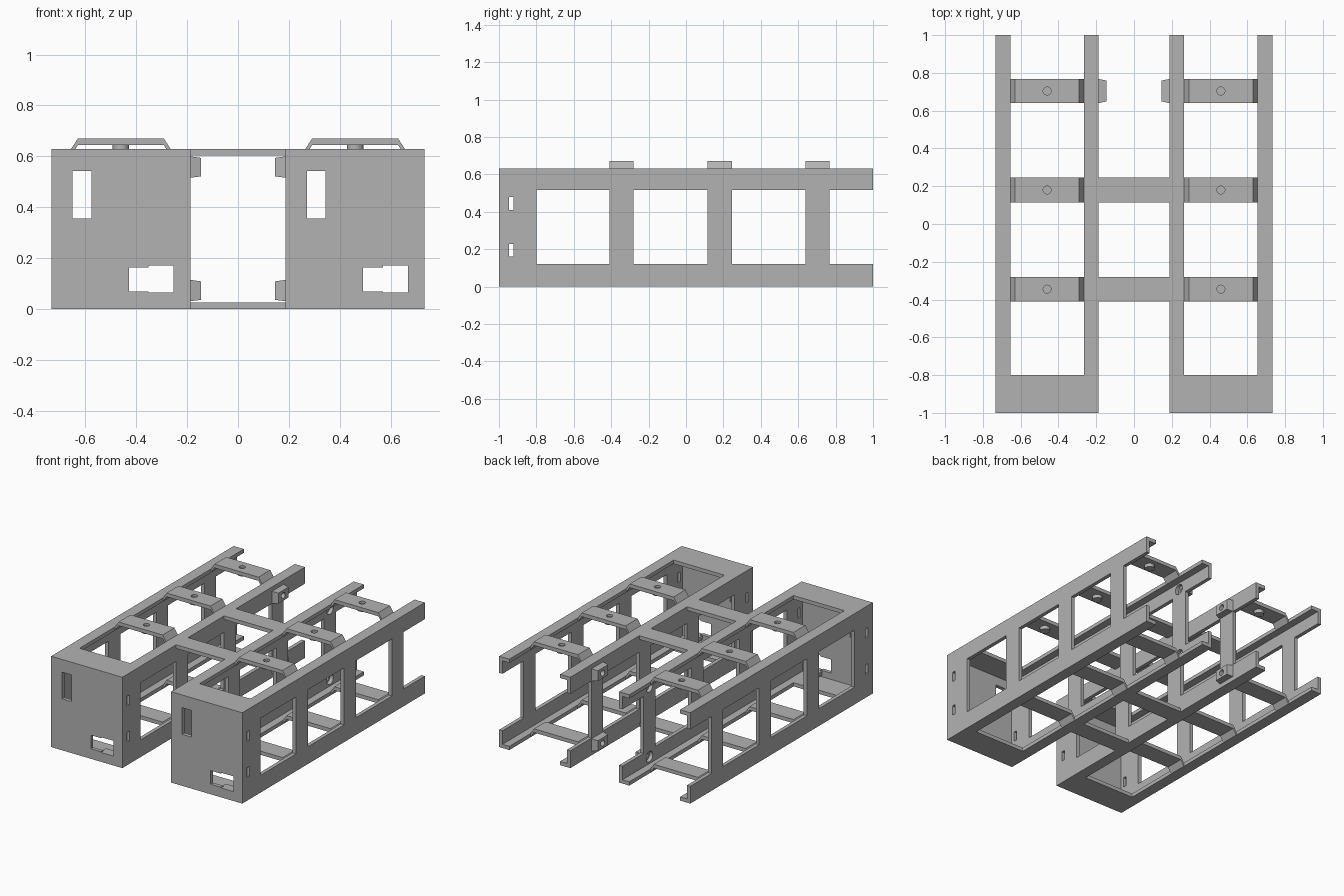
import bpy, bmesh, math
from mathutils import Matrix, Vector

if "Cube" in bpy.data.objects:
    bpy.data.objects.remove(bpy.data.objects["Cube"])

H, W, T = 0.63, 0.546, 0.026      # height, bay width, sheet thickness
FLANGE = 0.078
POSTS = [(-0.41, -0.28), (0.115, 0.245), (0.64, 0.768)]

steel = bpy.data.materials.new("grey steel")
steel.use_nodes = True
grey = (0.45, 0.45, 0.45, 1)
steel.diffuse_color = grey
steel.node_tree.nodes["Principled BSDF"].inputs["Base Color"].default_value = grey


def finish(name, bm):
    bmesh.ops.recalc_face_normals(bm, faces=bm.faces)
    me = bpy.data.meshes.new(name)
    bm.to_mesh(me)
    bm.free()
    me.materials.append(steel)
    ob = bpy.data.objects.new(name, me)
    bpy.context.collection.objects.link(ob)
    return ob


def place(axis, u, v, w):
    """Map sheet coordinates (u, v) and normal offset w to space."""
    return {"x": (w, u, v), "y": (u, w, v), "z": (u, v, w)}[axis]


def panel(name, axis, w, u, v, holes=()):
    """Flat sheet spanning u and v with rectangular openings."""
    rects = [(u[0], u[1], v[0], v[1]), *holes]
    us = sorted({c for r in rects for c in r[:2]})
    vs = sorted({c for r in rects for c in r[2:]})
    bm = bmesh.new()
    for a, b in zip(us, us[1:]):
        for c, d in zip(vs, vs[1:]):
            m, n = (a + b) / 2, (c + d) / 2
            if any(h[0] < m < h[1] and h[2] < n < h[3] for h in holes):
                continue
            bm.faces.new([bm.verts.new(place(axis, p, q, w))
                          for p, q in ((a, c), (b, c), (b, d), (a, d))])
    bmesh.ops.remove_doubles(bm, verts=bm.verts, dist=1e-5)
    ext = bmesh.ops.extrude_face_region(bm, geom=bm.faces[:], use_keep_orig=True)
    moved = [g for g in ext["geom"] if isinstance(g, bmesh.types.BMVert)]
    bmesh.ops.translate(bm, verts=moved, vec=Vector(place(axis, 0, 0, T)))
    bmesh.ops.recalc_face_normals(bm, faces=bm.faces)
    bmesh.ops.dissolve_limit(bm, angle_limit=0.01, verts=bm.verts, edges=bm.edges)
    return finish(name, bm)


def cylinder(name, centre, r, depth, axis="z"):
    bm = bmesh.new()
    rot = Matrix.Rotation(math.pi / 2, 4, "Y") if axis == "x" else Matrix()
    bmesh.ops.create_cone(bm, cap_ends=True, segments=24, radius1=r, radius2=r,
                          depth=depth, matrix=Matrix.Translation(centre) @ rot)
    return finish(name, bm)


def cut(target, cutter):
    mod = target.modifiers.new("hole", "BOOLEAN")
    mod.operation, mod.object, mod.solver = "DIFFERENCE", cutter, "EXACT"
    cutter.hide_render = True
    cutter.hide_set(True)


def crossbar(name, x0, y, z):
    """Raised bent strip across a bay, with sloped ends."""
    a, b = x0 + FLANGE, x0 + W - FLANGE
    line = [(a, z), (a + 0.026, z + 0.04), (b - 0.026, z + 0.04), (b, z)]
    outline = line + [(p, q - T) for p, q in reversed(line)]
    rings = []
    bm = bmesh.new()
    for yy in y:
        rings.append([bm.verts.new((p, yy, q)) for p, q in outline])
    n = len(outline)
    for i in range(n):
        j = (i + 1) % n
        bm.faces.new((rings[0][i], rings[0][j], rings[1][j], rings[1][i]))
    for i in range(3):
        for r in rings:
            bm.faces.new((r[i], r[i + 1], r[n - 2 - i], r[n - 1 - i]))
    return finish(name, bm)


def latch_block(name, x, side, y, z):
    """Tapered block standing off an inner wall."""
    bm = bmesh.new()
    bmesh.ops.create_cube(bm, size=1)
    for v in bm.verts:
        outer = v.co.x > 0
        k = 0.86 if outer else 1.0
        v.co = (x + (side * 0.042 if outer else 0),
                y + v.co.y * 0.128 * k, z + v.co.z * 0.084 * k)
    return finish(name, bm)


side_holes = [(a, b, 0.12, 0.515) for a, b in
              ((-0.8, POSTS[0][0]), (POSTS[0][1], POSTS[1][0]),
               (POSTS[1][1], POSTS[2][0]), (POSTS[2][1], 1.0))]
side_holes += [(-0.947, -0.922, z, z + 0.068) for z in (0.16, 0.41)]
block_y = sum(POSTS[2]) / 2

for bay, x0, side in (("right", -0.733, 1), ("left", 0.187, -1)):
    # Front plate with its upper and lower windows
    windows = [(0.083, 0.157, 0.357, 0.542), (0.304, 0.382, 0.07, 0.164),
               (0.382, 0.48, 0.065, 0.171)]
    panel(bay + "_front_plate", "y", -1, (x0, x0 + W), (0, H),
          [(x0 + a, x0 + b, c, d) for a, b, c, d in windows])
    # Small ledge behind the lower window
    panel(bay + "_window_ledge", "z", 0.038, (x0 + 0.37, x0 + 0.48),
          (-1 + T, -0.93))

    # Side walls
    walls = {}
    for label, x in (("low", x0), ("high", x0 + W - T)):
        walls[label] = panel(f"{bay}_{label}_side_wall", "x", x,
                             (-1 + T, 1), (0, H), side_holes)
    inner = walls["high" if side > 0 else "low"]

    # Top and bottom sheets reduced to flanges
    for label, z in (("top", H - T), ("bottom", 0)):
        panel(f"{bay}_{label}_flanges", "z", z, (x0 + T, x0 + W - T), (-1 + T, 1),
              [(x0 + FLANGE, x0 + W - FLANGE, -0.8, 1.0)])

    # Raised crossbars, drilled and bossed on the top
    for i, y in enumerate(POSTS):
        crossbar(f"{bay}_bottom_crossbar_{i}", x0, y, T)
        bar = crossbar(f"{bay}_top_crossbar_{i}", x0, y, H)
        c = (x0 + W / 2, sum(y) / 2)
        cut(bar, cylinder("crossbar_hole_cutter", (*c, H + 0.04), 0.021, 0.03))
        cylinder(f"{bay}_crossbar_boss_{i}", (*c, H + 0.003), 0.032, 0.026)

    # Latch blocks on the rear inner posts
    face_x = x0 + W if side > 0 else x0
    for label, z in (("upper", 0.558), ("lower", 0.073)):
        block = latch_block(f"{bay}_{label}_latch_block", face_x, side, block_y, z)
        cut(block, cylinder("latch_hole_cutter", (face_x, block_y, z), 0.02, 0.2, "x"))
        cut(inner, cylinder("wall_hole_cutter", (face_x, block_y, z), 0.036, 0.1, "x"))

# Ties joining the two bays
for i, y in enumerate(POSTS[:2]):
    for label, z in (("top", H - T), ("bottom", 0)):
        panel(f"{label}_centre_tie_{i}", "z", z, (-0.187, 0.187), y)
